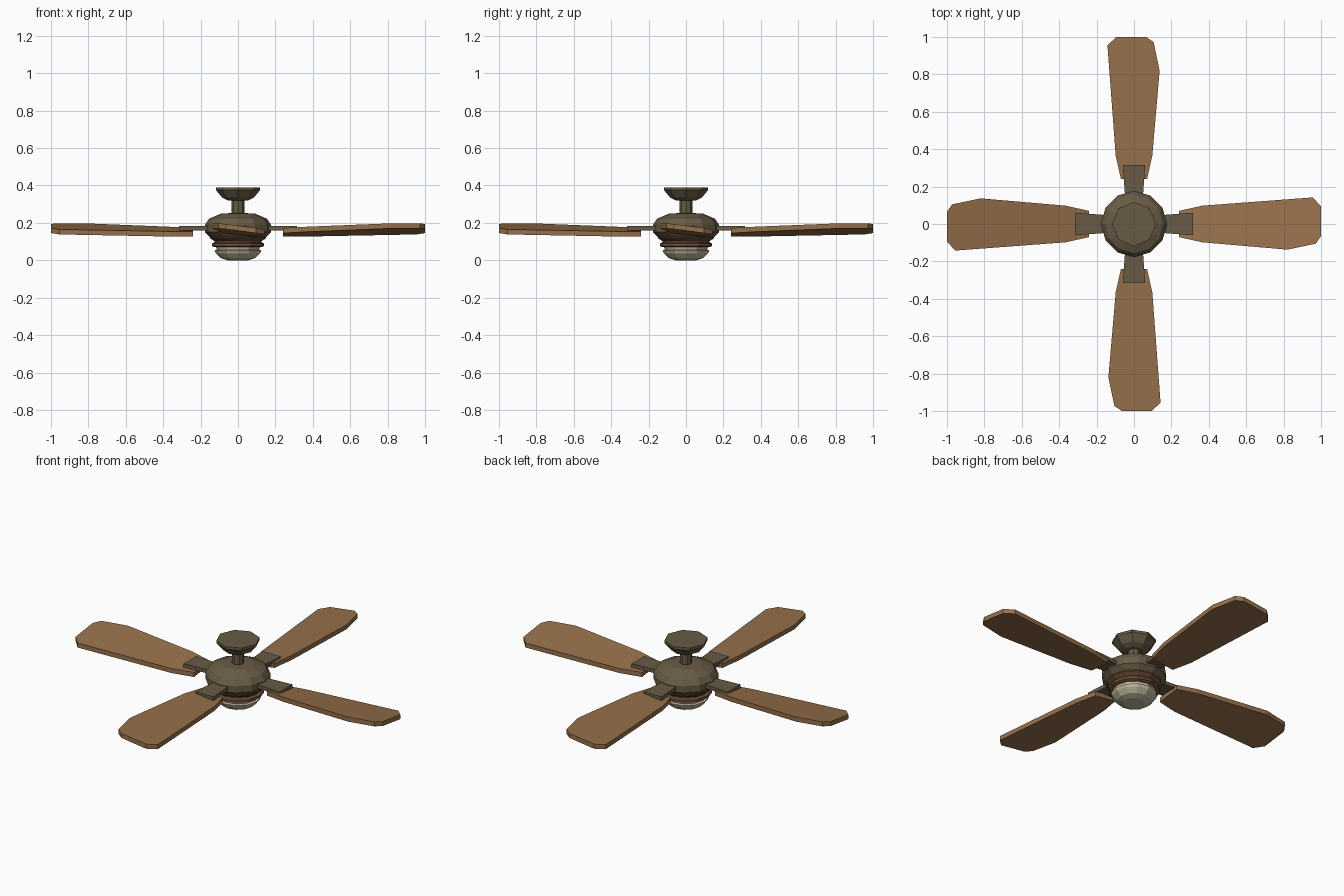
import bpy, bmesh, math
from mathutils import Matrix

cube = bpy.data.objects.get("Cube")
if cube:
    bpy.data.objects.remove(cube, do_unlink=True)


def material(name, rgb):
    m = bpy.data.materials.new(name)
    m.use_nodes = True
    m.diffuse_color = (*rgb, 1)
    m.node_tree.nodes["Principled BSDF"].inputs["Base Color"].default_value = (*rgb, 1)
    return m


BRONZE = material("dark bronze", (0.14, 0.105, 0.062))
COPPER = material("brown copper", (0.165, 0.085, 0.04))
WOOD = material("warm wood", (0.305, 0.162, 0.07))
GLASS = material("frosted glass", (0.52, 0.47, 0.34))


def finish(name, bm, mat):
    bmesh.ops.recalc_face_normals(bm, faces=bm.faces)
    mesh = bpy.data.meshes.new(name)
    bm.to_mesh(mesh)
    bm.free()
    mesh.materials.append(mat)
    obj = bpy.data.objects.new(name, mesh)
    bpy.context.collection.objects.link(obj)
    return obj


def lathe(name, profile, sides, mat):
    """Stack flat-sided rings from (radius, height) pairs and cap both ends."""
    bm = bmesh.new()
    rings = []
    for r, z in profile:
        angles = [math.tau * i / sides for i in range(sides)]
        rings.append([bm.verts.new((r * math.cos(a), r * math.sin(a), z)) for a in angles])
    for low, high in zip(rings, rings[1:]):
        for i in range(sides):
            j = (i + 1) % sides
            bm.faces.new((low[i], low[j], high[j], high[i]))
    bm.faces.new(rings[0])
    bm.faces.new(rings[-1])
    return finish(name, bm, mat)


def plate(name, outline, base, thickness, mat, turn):
    """Extrude an outline; base(x, y) gives the height of its underside."""
    bm = bmesh.new()
    bottom = [bm.verts.new((x, y, base(x, y))) for x, y in outline]
    top = [bm.verts.new((x, y, base(x, y) + thickness)) for x, y in outline]
    bm.faces.new(bottom)
    bm.faces.new(top)
    for i in range(len(outline)):
        j = (i + 1) % len(outline)
        bm.faces.new((bottom[i], bottom[j], top[j], top[i]))
    bmesh.ops.transform(bm, matrix=Matrix.Rotation(turn, 4, "Z"), verts=bm.verts)
    return finish(name, bm, mat)


# Ceiling mount, rod and motor
lathe("ceiling_canopy", [(0.055, 0.32), (0.085, 0.335), (0.118, 0.375), (0.118, 0.39)], 8, BRONZE)
lathe("down_rod", [(0.034, 0.24), (0.034, 0.325)], 8, BRONZE)
lathe("motor_housing", [(0.14, 0.115), (0.176, 0.15), (0.176, 0.19), (0.155, 0.222),
                        (0.09, 0.25), (0.04, 0.252)], 12, BRONZE)

# Light kit below the motor
lathe("lower_housing", [(0.125, 0.07), (0.14, 0.076), (0.14, 0.09), (0.125, 0.096),
                        (0.125, 0.102), (0.15, 0.118), (0.15, 0.124)], 12, COPPER)
lathe("glass_bowl", [(0.055, 0), (0.092, 0.012), (0.118, 0.037), (0.125, 0.052),
                     (0.113, 0.056), (0.118, 0.072)], 12, GLASS)

# Four pitched blades on flat brackets
blade = [(0.24, 0.07), (0.366, 0.098), (0.955, 0.142), (1.0, 0.095), (1.0, -0.065),
         (0.972, -0.105), (0.82, -0.137), (0.366, -0.098), (0.24, -0.07)]
bracket = [(0.15, 0.048), (0.315, 0.06), (0.315, -0.06), (0.15, -0.048)]
for i, side in enumerate(("left", "back", "right", "front")):
    turn = i * math.pi / 2
    plate(side + "_blade", blade, lambda x, y: 0.129 + 0.029 * x - 0.13 * y, 0.027, WOOD, turn)
    plate(side + "_bracket", bracket, lambda x, y: 0.16, 0.022, BRONZE, turn)
